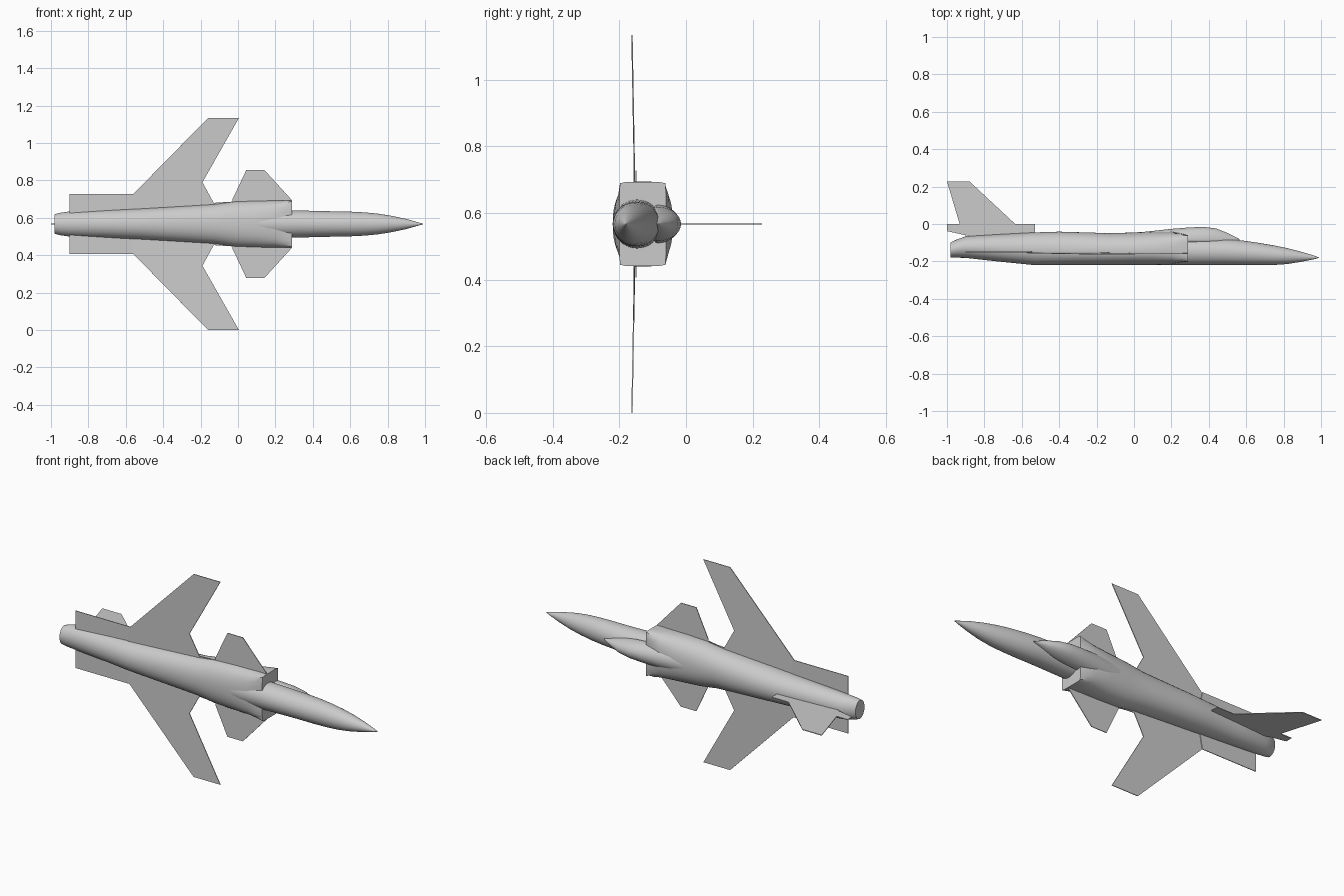
import bpy, bmesh, math

cube = bpy.data.objects.get("Cube")
if cube:
    bpy.data.objects.remove(cube, do_unlink=True)

ZC = 0.567  # height of the aircraft's centre plane

grey = bpy.data.materials.new("light grey")
grey.diffuse_color = (0.6, 0.6, 0.6, 1)
grey.use_nodes = True
grey.node_tree.nodes["Principled BSDF"].inputs["Base Color"].default_value = (0.6, 0.6, 0.6, 1)


def finish(name, bm, smooth):
    bmesh.ops.recalc_face_normals(bm, faces=bm.faces)
    mesh = bpy.data.meshes.new(name)
    bm.to_mesh(mesh)
    bm.free()
    mesh.materials.append(grey)
    obj = bpy.data.objects.new(name, mesh)
    bpy.context.collection.objects.link(obj)
    if smooth:
        bpy.ops.object.select_all(action='DESELECT')
        obj.select_set(True)
        bpy.context.view_layer.objects.active = obj
        bpy.ops.object.shade_smooth_by_angle(angle=math.radians(35))
    return obj


def loft(name, sections, n=40):
    """Sections: x, bottom y, widest y, top y, half width, squareness (2 = round)."""
    bm = bmesh.new()
    rings = []
    for x, lo, mid, hi, w, e in sections:
        ring = []
        for i in range(n):
            a = 2 * math.pi * i / n
            c, s = math.cos(a), math.sin(a)
            r = (abs(c) ** e + abs(s) ** e) ** (-1 / e)
            h = hi - mid if s > 0 else mid - lo
            ring.append(bm.verts.new((x, mid + r * s * h, ZC + r * c * w)))
        rings.append(ring)
    for a, b in zip(rings, rings[1:]):
        for i in range(n):
            j = (i + 1) % n
            bm.faces.new((a[i], a[j], b[j], b[i]))
    bm.faces.new(rings[0])
    bm.faces.new(rings[-1])
    return finish(name, bm, True)


def plate(name, points, thick=0.004):
    """Thin flat plate: extrude a closed 3D outline along its normal."""
    bm = bmesh.new()
    face = bm.faces.new([bm.verts.new(p) for p in points])
    face.normal_update()
    nrm = face.normal.copy()
    bmesh.ops.translate(bm, verts=bm.verts, vec=-nrm * thick / 2)
    ext = bmesh.ops.extrude_face_region(bm, geom=[face], use_keep_orig=True)
    top = [v for v in ext["geom"] if isinstance(v, bmesh.types.BMVert)]
    bmesh.ops.translate(bm, verts=top, vec=nrm * thick)
    return finish(name, bm, False)


# Main fuselage, ending in the square intake fronts
loft("fuselage", [
    (-0.98, -0.178, -0.138, -0.098, 0.052, 2),
    (-0.95, -0.180, -0.130, -0.084, 0.060, 2),
    (-0.90, -0.181, -0.124, -0.066, 0.067, 2),
    (-0.72, -0.201, -0.128, -0.055, 0.075, 2),
    (-0.53, -0.220, -0.136, -0.045, 0.083, 2.1),
    (-0.40, -0.220, -0.140, -0.041, 0.090, 2.1),
    (-0.13, -0.220, -0.142, -0.049, 0.106, 2.1),
    (-0.02, -0.220, -0.142, -0.046, 0.121, 2.2),
    (0.10, -0.220, -0.140, -0.040, 0.126, 2.3),
    (0.20, -0.215, -0.135, -0.040, 0.127, 2.8),
    (0.25, -0.206, -0.131, -0.050, 0.127, 5),
    (0.29, -0.200, -0.130, -0.060, 0.126, 24),
])

# Round forward body and nose
loft("nose", [
    (0.10, -0.220, -0.147, -0.074, 0.073, 2),
    (0.29, -0.220, -0.147, -0.074, 0.073, 2),
    (0.50, -0.220, -0.150, -0.080, 0.068, 2),
    (0.60, -0.220, -0.156, -0.091, 0.066, 2),
    (0.68, -0.220, -0.161, -0.103, 0.062, 2),
    (0.75, -0.219, -0.167, -0.115, 0.055, 2),
    (0.82, -0.214, -0.171, -0.129, 0.044, 2),
    (0.90, -0.201, -0.175, -0.150, 0.027, 2),
    (0.96, -0.189, -0.179, -0.168, 0.010, 2),
    (0.99, -0.181, -0.180, -0.179, 0.001, 2),
])

# Canopy fairing into the spine
loft("canopy", [
    (-0.02, -0.110, -0.085, -0.050, 0.050, 2),
    (0.10, -0.110, -0.085, -0.037, 0.058, 2),
    (0.20, -0.110, -0.085, -0.026, 0.060, 2),
    (0.29, -0.110, -0.085, -0.019, 0.057, 2),
    (0.37, -0.110, -0.085, -0.015, 0.051, 2),
    (0.44, -0.110, -0.085, -0.024, 0.040, 2),
    (0.50, -0.100, -0.085, -0.048, 0.024, 2),
    (0.565, -0.088, -0.085, -0.081, 0.002, 2),
], 32)

# Paired flying surfaces: outlines as (x, distance from the centre plane)
WING = [(-0.58, 0.03), (-0.56, 0.16), (-0.16, 0.567), (0.005, 0.567),
        (-0.19, 0.223), (-0.13, 0.113), (-0.02, 0.12), (-0.02, 0.03)]
STRAKE = [(-0.90, 0.0), (-0.90, 0.16), (-0.56, 0.16), (-0.53, 0.0)]
CANARD = [(-0.03, 0.06), (-0.03, 0.131), (0.045, 0.29), (0.14, 0.29),
          (0.285, 0.131), (0.285, 0.06)]
for side, sgn in (("left", -1), ("right", 1)):
    for part, outline, y0, slope in (("wing", WING, -0.152, -0.018),
                                     ("tail_strake", STRAKE, -0.15, 0),
                                     ("canard", CANARD, -0.156, 0)):
        plate(f"{part}_{side}",
              [(x, y0 + slope * d, ZC + sgn * d) for x, d in outline])

# Upright tail fin with its base
FIN = [(-1.0, 0.228), (-0.88, 0.228), (-0.635, 0.0), (-0.53, 0.0), (-0.53, -0.07),
       (-0.90, -0.09), (-0.90, -0.06), (-1.0, -0.038), (-1.0, 0.0), (-0.932, 0.0)]
plate("tail_fin", [(x, y, ZC) for x, y in FIN])
